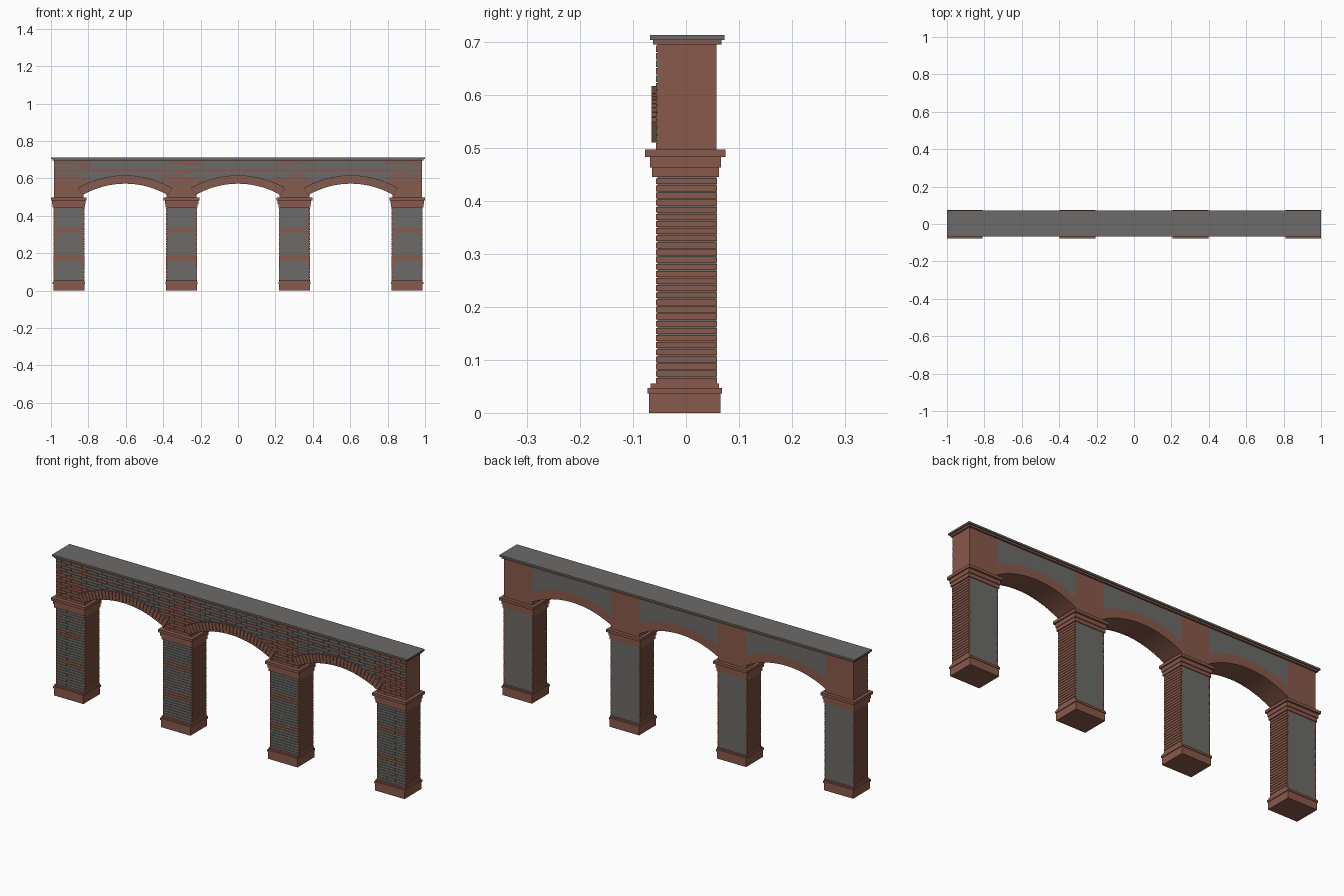
import bpy, bmesh, math, random

random.seed(4)
if "Cube" in bpy.data.objects:
    bpy.data.objects.remove(bpy.data.objects["Cube"])


def material(name, rgb):
    m = bpy.data.materials.new(name)
    m.use_nodes = True
    m.diffuse_color = (*rgb, 1)
    m.node_tree.nodes["Principled BSDF"].inputs["Base Color"].default_value = (*rgb, 1)
    return m


MATS = [material("red_brick", (0.25, 0.1, 0.07)), material("grey_stone", (0.15, 0.147, 0.138))]
RED, GREY = 0, 1

PITCH, PIER_HALF = 0.603, 0.0795
PIERS = [(i - 1.5) * PITCH for i in range(4)]
BAYS = [(i - 1) * PITCH for i in range(3)]
OPEN_HALF = PITCH / 2 - PIER_HALF
SPRING, TOP = 0.497, 0.695
ARC_Z, R_IN, R_OUT = 0.117, 0.455, 0.5
FRONT, BACK = -0.0535, 0.058


def prism(bm, points, y0, y1, mat, front_mat=None):
    """Extrude an x-z outline from y0 to y1."""
    a = [bm.verts.new((x, y0, z)) for x, z in points]
    b = [bm.verts.new((x, y1, z)) for x, z in points]
    n = len(points)
    faces = [bm.faces.new(a), bm.faces.new(b[::-1])]
    faces += [bm.faces.new((a[i], b[i], b[(i + 1) % n], a[(i + 1) % n])) for i in range(n)]
    for f in faces:
        f.material_index = mat
    if front_mat is not None:
        faces[0].material_index = front_mat


def box(bm, x0, x1, y0, y1, z0, z1, mat, front_mat=None):
    prism(bm, [(x0, z0), (x1, z0), (x1, z1), (x0, z1)], y0, y1, mat, front_mat)


def finish(bm, name):
    bmesh.ops.recalc_face_normals(bm, faces=bm.faces)
    mesh = bpy.data.meshes.new(name)
    bm.to_mesh(mesh)
    bm.free()
    for m in MATS:
        mesh.materials.append(m)
    obj = bpy.data.objects.new(name, mesh)
    bpy.context.collection.objects.link(obj)


def arc(cx, r, a0, a1, n):
    return [(cx + r * math.sin(a0 + (a1 - a0) * i / n), ARC_Z + r * math.cos(a0 + (a1 - a0) * i / n))
            for i in range(n + 1)]


# Piers: stepped base, coursed shaft, corbelled cap
BASE = [(0.0825, -0.07, 0.065, 0, 0.037), (0.086, -0.073, 0.068, 0.037, 0.047),
        (0.083, -0.067, 0.062, 0.047, 0.055)]
CAP = [(0.086, -0.064, 0.062, 0.445, 0.463), (0.089, -0.068, 0.066, 0.463, 0.483),
       (0.0955, -0.077, 0.075, 0.483, SPRING)]
COURSES, BANDS = 29, (8, 9, 19, 20)
step = (0.445 - 0.055) / COURSES
for n, px in enumerate(PIERS):
    for name, tiers in (("pier_base", BASE), ("pier_cap", CAP)):
        bm = bmesh.new()
        for half, y0, y1, z0, z1 in tiers:
            box(bm, px - half, px + half, y0, y1, z0, z1, RED)
        finish(bm, f"{name}_{n + 1}")

    bm = bmesh.new()
    box(bm, px - 0.079, px + 0.079, FRONT, BACK, 0.05, 0.45, GREY)
    finish(bm, f"pier_core_{n + 1}")

    bm = bmesh.new()
    for c in range(COURSES):
        z0 = 0.055 + c * step
        z1 = z0 + step * 0.83
        for s in (-1, 1):
            box(bm, *sorted((px + s * 0.074, px + s * 0.0825)), -0.0565, 0.0585, z0, z1, RED)
        joint = px + (0.02 if c % 2 else -0.02)
        mat = RED if c in BANDS else GREY
        box(bm, px - 0.073, joint - 0.001, -0.056, -0.05, z0, z1, mat)
        box(bm, joint + 0.001, px + 0.073, -0.056, -0.05, z0, z1, mat)
    finish(bm, f"pier_bricks_{n + 1}")

    # Wall block above the pier
    bm = bmesh.new()
    box(bm, px - PIER_HALF, px + PIER_HALF, FRONT, BACK, SPRING, TOP, RED, GREY)
    finish(bm, f"wall_pier_{n + 1}")

# Arched bays: spandrel, flush arch band and raised ring of wedge bricks
a_in, a_out = math.asin(OPEN_HALF / R_IN), math.asin(OPEN_HALF / R_OUT)
RING, WEDGES = 0.53, 26
for n, cx in enumerate(BAYS):
    inner = arc(cx, R_IN, -a_in, a_in, 24)
    outer = arc(cx, R_OUT, -a_out, a_out, 24)
    bm = bmesh.new()
    for i in range(24):
        (xa, za), (xb, zb) = outer[i], outer[i + 1]
        prism(bm, [(xa, za), (xb, zb), (xb, TOP), (xa, TOP)], FRONT, BACK, GREY)
    # Weld the strips and drop the hidden faces between them
    bmesh.ops.remove_doubles(bm, verts=bm.verts, dist=1e-5)
    hidden = [f for f in bm.faces if abs(f.normal.x) > 0.99 or
              all(abs(v.co.x - f.verts[0].co.x) < 1e-6 for v in f.verts)]
    bmesh.ops.delete(bm, geom=hidden, context="FACES_ONLY")
    finish(bm, f"spandrel_{n + 1}")

    bm = bmesh.new()
    prism(bm, inner + outer[::-1], FRONT, BACK, RED, GREY)
    finish(bm, f"arch_band_{n + 1}")

    bm = bmesh.new()
    prism(bm, arc(cx, R_IN + 0.002, -RING, RING, 24) + arc(cx, R_OUT - 0.003, RING, -RING, 24),
          -0.061, -0.05, GREY)
    w = 2 * RING / WEDGES
    for i in range(WEDGES):
        a0 = -RING + i * w + w * 0.06
        a1 = a0 + w * 0.88
        prism(bm, arc(cx, R_IN, a0, a1, 1) + arc(cx, R_OUT, a1, a0, 1), -0.0655, -0.05, RED)
    finish(bm, f"arch_ring_{n + 1}")


# Facing bricks on the front of the wall, cut back to the arches
def solid_spans(z):
    """Stretches of wall at height z that lie outside the arches."""
    r = (R_IN + R_OUT) / 2
    d = r * r - (z - ARC_Z) ** 2
    if d <= 0:
        return [(-0.985, 0.985)]
    h = min(OPEN_HALF, math.sqrt(d))
    edges = [-0.985] + [cx + s * h for cx in BAYS for s in (-1, 1)] + [0.985]
    return list(zip(edges[::2], edges[1::2]))


ROWS, LENGTH, MIXED, RED_ROW = 14, 0.058, (8, 9, 11, 12), 10
row = (TOP - SPRING) / ROWS
bm = bmesh.new()
for r in range(ROWS):
    z0 = SPRING + r * row
    for lo, hi in solid_spans(z0):
        k = -1 - int(1 / LENGTH)
        while k * LENGTH < 1:
            start = (k + 0.5 * (r % 2)) * LENGTH
            x0, x1 = max(lo, start + 0.001), min(hi, start + LENGTH - 0.001)
            k += 1
            if x1 - x0 < 0.004:
                continue
            near = min(abs(start + LENGTH / 2 - p) for p in PIERS) < 0.1
            if r in MIXED:
                is_red = near and random.random() < 0.3
            else:
                is_red = near or r == RED_ROW
            box(bm, x0, x1, -0.0565, -0.05, z0, z0 + row * 0.86, RED if is_red else GREY)
finish(bm, "wall_facing_bricks")

# Cornice and coping
bm = bmesh.new()
box(bm, -0.992, 0.992, -0.062, 0.067, TOP, 0.704, RED)
finish(bm, "cornice")
bm = bmesh.new()
box(bm, -1, 1, -0.068, 0.073, 0.704, 0.713, GREY)
finish(bm, "coping")
